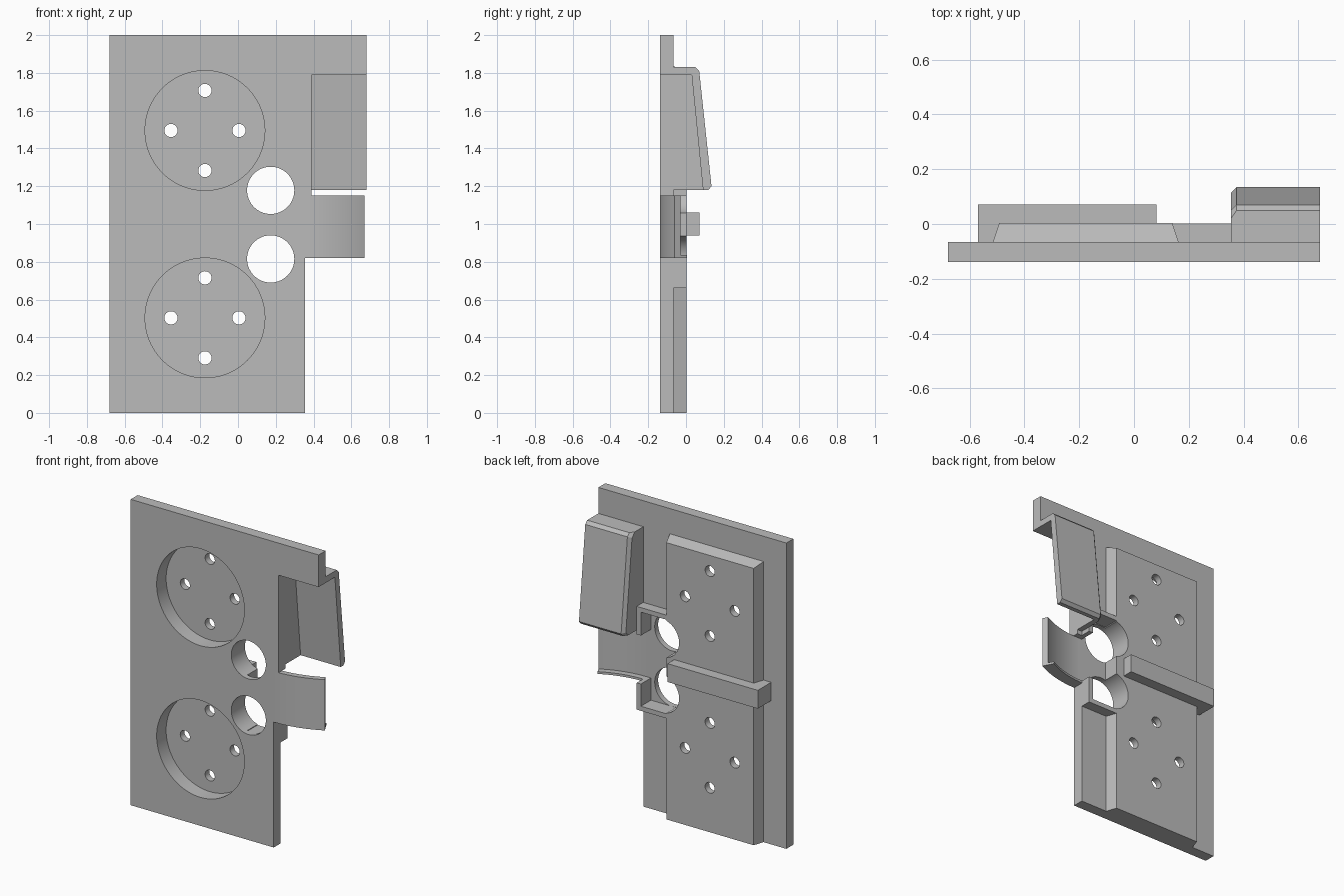
import bpy, bmesh, math

cube = bpy.data.objects.get("Cube")
if cube:
    bpy.data.objects.remove(cube, do_unlink=True)

grey = bpy.data.materials.new("plain_grey")
grey.use_nodes = True
grey.diffuse_color = (0.5, 0.5, 0.5, 1)
grey.node_tree.nodes["Principled BSDF"].inputs["Base Color"].default_value = (0.5, 0.5, 0.5, 1)

FRONT, BACK, RAISED = -0.138, -0.066, 0.003   # main depth levels
FLOOR = -0.102                                # thin floor behind the tab


def add_object(name, bm):
    bmesh.ops.recalc_face_normals(bm, faces=bm.faces)
    mesh = bpy.data.meshes.new(name)
    bm.to_mesh(mesh)
    bm.free()
    mesh.materials.append(grey)
    obj = bpy.data.objects.new(name, mesh)
    bpy.context.collection.objects.link(obj)
    return obj


def prism_mesh(points, place, a, b):
    """Extrude a 2D outline between a and b; place() maps it into 3D."""
    bm = bmesh.new()
    low = [bm.verts.new(place(p, q, a)) for p, q in points]
    high = [bm.verts.new(place(p, q, b)) for p, q in points]
    bm.faces.new(low)
    bm.faces.new(high)
    n = len(points)
    for i in range(n):
        j = (i + 1) % n
        bm.faces.new((low[i], low[j], high[j], high[i]))
    return bm


def along_x(p, q, t): return (t, p, q)
def along_y(p, q, t): return (p, t, q)
def along_z(p, q, t): return (p, q, t)


def box(name, x, y, z):
    outline = [(x[0], z[0]), (x[1], z[0]), (x[1], z[1]), (x[0], z[1])]
    return add_object(name, prism_mesh(outline, along_y, *y))


def disc(name, x, z, r, y0, y1, n=64):
    turn = 2 * math.pi / n
    ring = [(x + r * math.cos(i * turn), z + r * math.sin(i * turn)) for i in range(n)]
    return add_object(name, prism_mesh(ring, along_y, y0, y1))


def cut(obj, cutters):
    bpy.context.view_layer.objects.active = obj
    for c in cutters:
        c.hide_render = True
        mod = obj.modifiers.new("cut", "BOOLEAN")
        mod.operation = "DIFFERENCE"
        mod.solver = "EXACT"
        mod.object = c
        bpy.ops.object.modifier_apply(modifier=mod.name)


# Front panel outline, stepped on its left side
panel = add_object("front_panel", prism_mesh(
    [(-0.68, 0), (0.355, 0), (0.355, 1.152), (0.39, 1.152),
     (0.39, 1.79), (0.68, 1.79), (0.68, 2), (-0.68, 2)], along_y, FRONT, BACK))

# Raised rear block with sloped sides and top
bm = prism_mesh([(-0.515, 0), (0.163, 0), (0.163, 1.835), (-0.515, 1.835)],
                along_y, BACK, RAISED)
for v in bm.verts:
    if v.co.y > BACK + 0.01:
        v.co.x += 0.023 if v.co.x < 0 else -0.023
        if v.co.z > 1:
            v.co.z -= 0.025
rear_block = add_object("rear_block", bm)

# Cross rib and the housing around the two large holes
box("cross_rib", (-0.57, 0.083), (BACK, 0.072), (0.94, 1.06))
housing = box("hole_housing", (0.13, 0.355), (BACK, RAISED - 0.001), (0.66, 1.335))

# Round recesses and screw holes
cups, holes = [], []
for z in (0.503, 1.495):
    cups.append(disc("cup_cutter", -0.175, z, 0.317, -0.3, -0.04, 96))
    for dx, dz in ((0.18, 0), (-0.18, 0), (0, 0.212), (0, -0.212)):
        holes.append(disc("screw_cutter", -0.175 + dx, z + dz, 0.035, -0.3, 0.3, 32))
for z in (0.815, 1.178):
    holes.append(disc("hole_cutter", 0.173, z, 0.125, -0.3, 0.3))
pocket = box("pocket_cutter", (0.14, 0.325), (FLOOR, 0.3), (0.69, 1.305))
gap = box("gap_cutter", (0.3, 0.37), (FLOOR, 0.3), (0.835, 1.152))

cut(panel, cups + holes + [pocket, gap])
cut(rear_block, cups + holes + [pocket])
cut(housing, holes + [pocket, gap])

# Sloped hopper shell, open at the front, left and bottom
bm = prism_mesh([(BACK, 1.18), (0.118, 1.18), (0.135, 1.2), (0.07, 1.81),
                 (0.05, 1.83), (BACK, 1.83)], along_x, 0.355, 0.68)
rim = [e for e in bm.edges if all(v.co.x < 0.36 and v.co.y > 0 for v in e.verts)]
bmesh.ops.bevel(bm, geom=rim, offset=0.02, segments=1, affect="EDGES")
hopper = add_object("hopper", bm)
inner = add_object("hopper_cutter", prism_mesh(
    [(-0.3, 1.1), (0.098, 1.1), (0.03, 1.79), (-0.3, 1.79)], along_x, 0.39, 0.8))
cut(hopper, [inner])

# Curved tab and its lower lip, both following one arc
RADIUS, SWEEP, STEPS = 0.675, math.asin(0.315 / 0.675), 16


def arc(depth):
    r = RADIUS - depth
    return [(0.355 + r * math.sin(SWEEP * i / STEPS),
             FRONT + RADIUS - r * math.cos(SWEEP * i / STEPS)) for i in range(STEPS + 1)]


for name, depth, z0, z1 in (("curved_tab", 0.036, 0.82, 1.152),
                            ("tab_lip", 0.075, 0.82, 0.835)):
    tab = add_object(name, prism_mesh(arc(0) + arc(depth)[::-1], along_z, z0, z1))

# Remove the cutters and smooth the round walls
for c in cups + holes + [pocket, gap, inner]:
    bpy.data.objects.remove(c, do_unlink=True)
for obj in bpy.context.collection.objects:
    obj.select_set(obj.type == "MESH")
bpy.context.view_layer.objects.active = panel
bpy.ops.object.shade_smooth_by_angle(angle=math.radians(15))
